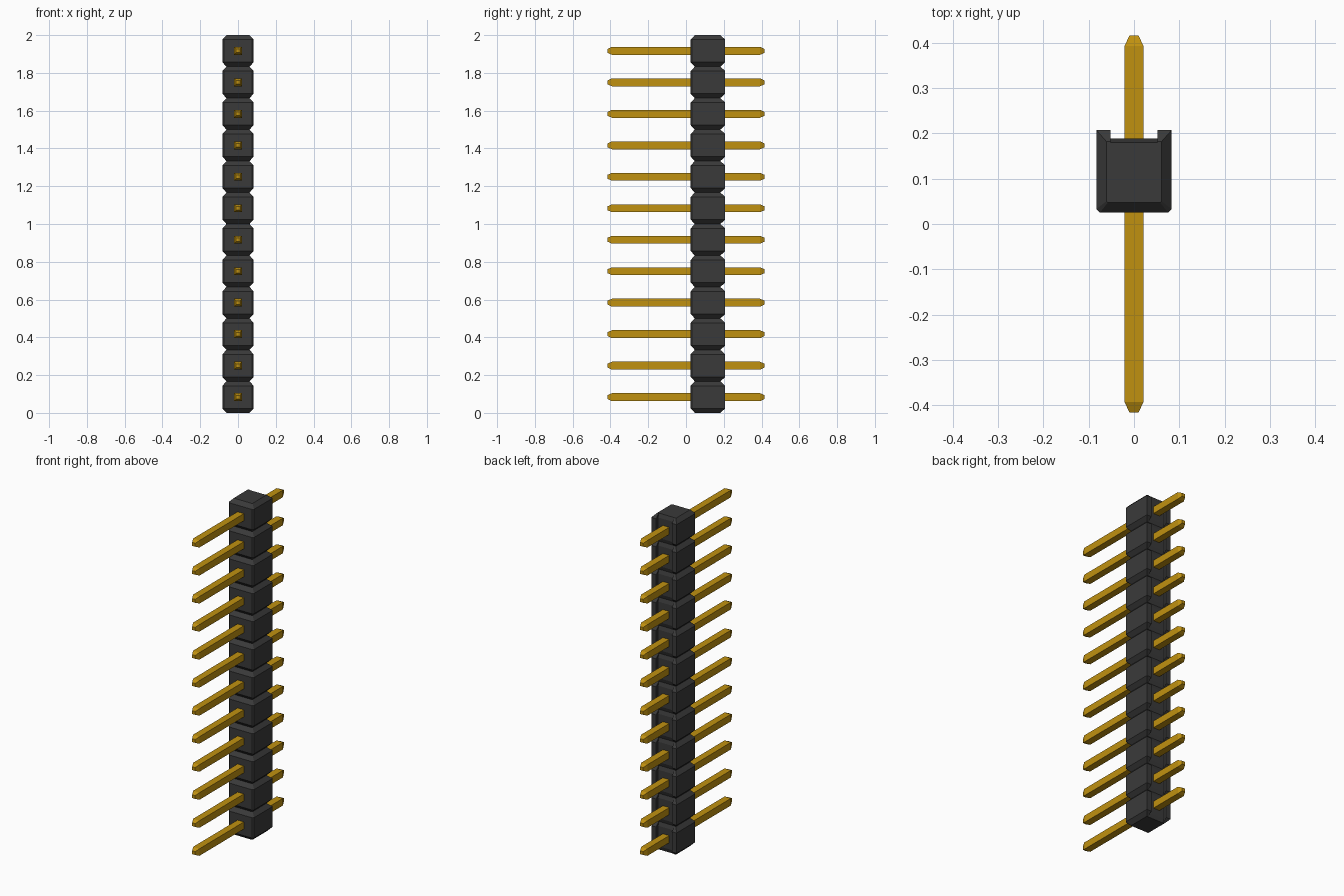
import bpy
import bmesh

if "Cube" in bpy.data.objects:
    bpy.data.objects.remove(bpy.data.objects["Cube"])

COUNT = 12
PITCH = 2 / COUNT


def make_material(name, color):
    mat = bpy.data.materials.new(name)
    mat.use_nodes = True
    mat.diffuse_color = color
    bsdf = next(n for n in mat.node_tree.nodes if n.type == 'BSDF_PRINCIPLED')
    bsdf.inputs["Base Color"].default_value = color
    return mat


def loft(name, rings, mat):
    """Skin a list of equal-length point rings and cap both ends."""
    bm = bmesh.new()
    loops = [[bm.verts.new(p) for p in ring] for ring in rings]
    for a, b in zip(loops, loops[1:]):
        for i in range(len(a)):
            j = (i + 1) % len(a)
            bm.faces.new((a[i], a[j], b[j], b[i]))
    bm.faces.new(loops[0])
    bm.faces.new(loops[-1])
    bmesh.ops.recalc_face_normals(bm, faces=bm.faces)
    mesh = bpy.data.meshes.new(name)
    bm.to_mesh(mesh)
    bm.free()
    mesh.materials.append(mat)
    obj = bpy.data.objects.new(name, mesh)
    bpy.context.collection.objects.link(obj)
    return obj


def housing_ring(z, half, front, back, floor, cut):
    """Cross-section with clipped front corners and a channel in the back."""
    right = [(half - cut, front), (half, front + cut), (half, back),
             (0.052, back), (0.052, floor)]
    left = [(-x, y) for x, y in reversed(right)]
    return [(x, y, z) for x, y in right + left]


black = make_material("black plastic", (0.042, 0.042, 0.042, 1))
gold = make_material("gold metal", (0.53, 0.285, 0.005, 1))

# Housing: a bar pinched at every pitch
CHAMFER = 0.023
rings = []
for i in range(COUNT):
    low = i * PITCH
    if i == 0:
        rings.append(housing_ring(low, 0.061, 0.047, 0.182, 0.18, 0.003))
    for z in (low + CHAMFER, low + PITCH - CHAMFER):
        rings.append(housing_ring(z, 0.083, 0.025, 0.207, 0.188, 0.008))
    rings.append(housing_ring(low + PITCH, 0.061, 0.047, 0.182, 0.18, 0.003))
loft("housing", rings, black)

# Pins: square rods with tapered tips
profile = [(-0.416, 0.01), (-0.392, 0.021), (0.392, 0.021), (0.416, 0.01)]
for i in range(COUNT):
    zc = (i + 0.5) * PITCH
    pin_rings = [[(sx * r, y, zc + sz * r)
                  for sx, sz in ((-1, -1), (1, -1), (1, 1), (-1, 1))]
                 for y, r in profile]
    loft(f"pin_{i + 1}", pin_rings, gold)
